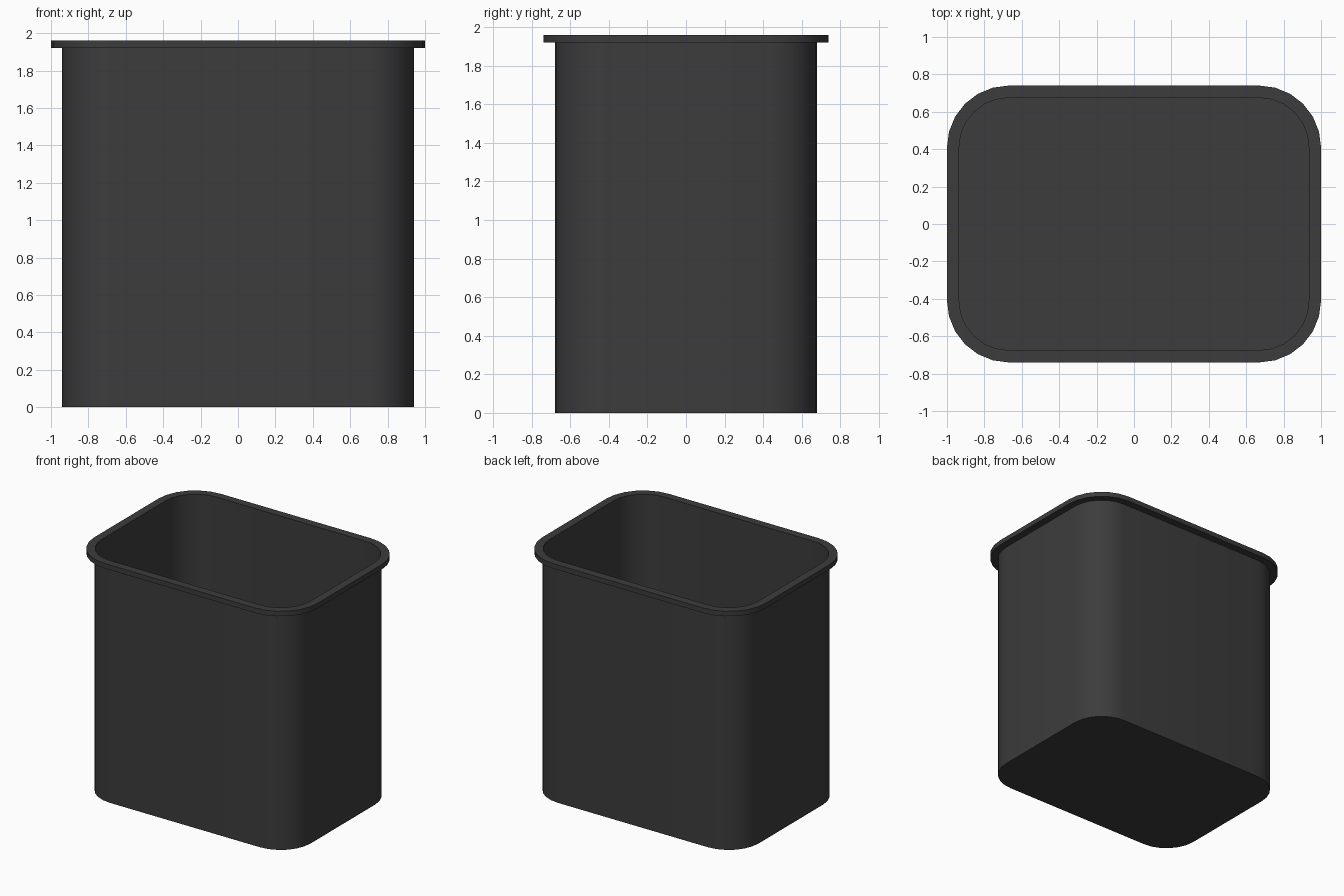
import bpy, bmesh, math

if "Cube" in bpy.data.objects:
    bpy.data.objects.remove(bpy.data.objects["Cube"])

CX, CY, SEG = 0.67, 0.41, 6   # corner-arc centres and segments per corner


def ring(bm, r, z):
    """Rounded-rectangle loop of vertices at height z with corner radius r."""
    verts = []
    for k, (sx, sy) in enumerate([(1, 1), (-1, 1), (-1, -1), (1, -1)]):
        for i in range(SEG + 1):
            a = math.pi / 2 * (k + i / SEG)
            verts.append(bm.verts.new((sx * CX + r * math.cos(a),
                                       sy * CY + r * math.sin(a), z)))
    return verts


def loft(name, profile, mat, closed=False):
    """Skin a (radius, height) profile; cap the ends or join them up."""
    bm = bmesh.new()
    rings = [ring(bm, r, z) for r, z in profile]
    pairs = list(zip(rings, rings[1:]))
    if closed:
        pairs.append((rings[-1], rings[0]))
    else:
        bm.faces.new(rings[0])
        bm.faces.new(rings[-1])
    for a, b in pairs:
        n = len(a)
        for i in range(n):
            j = (i + 1) % n
            bm.faces.new((a[i], a[j], b[j], b[i]))
    bmesh.ops.recalc_face_normals(bm, faces=bm.faces)
    me = bpy.data.meshes.new(name)
    bm.to_mesh(me)
    bm.free()
    ob = bpy.data.objects.new(name, me)
    bpy.context.collection.objects.link(ob)
    me.materials.append(mat)
    bpy.ops.object.select_all(action='DESELECT')
    ob.select_set(True)
    bpy.context.view_layer.objects.active = ob
    bpy.ops.object.shade_smooth_by_angle(angle=math.radians(35))
    return ob


plastic = bpy.data.materials.new("dark_plastic")
plastic.diffuse_color = (0.045, 0.045, 0.045, 1)
plastic.use_nodes = True
plastic.node_tree.nodes["Principled BSDF"].inputs["Base Color"].default_value = plastic.diffuse_color

# Bin: thin-walled tub, flat floor, overhanging rim, in one closed shell
loft("waste_bin", [
    (0.27, 0.0),      # outer floor edge
    (0.27, 1.92),     # underside of rim
    (0.33, 1.92),
    (0.33, 1.96),     # top of rim
    (0.265, 1.96),    # opening
    (0.265, 0.005),   # inner floor edge
], plastic)
